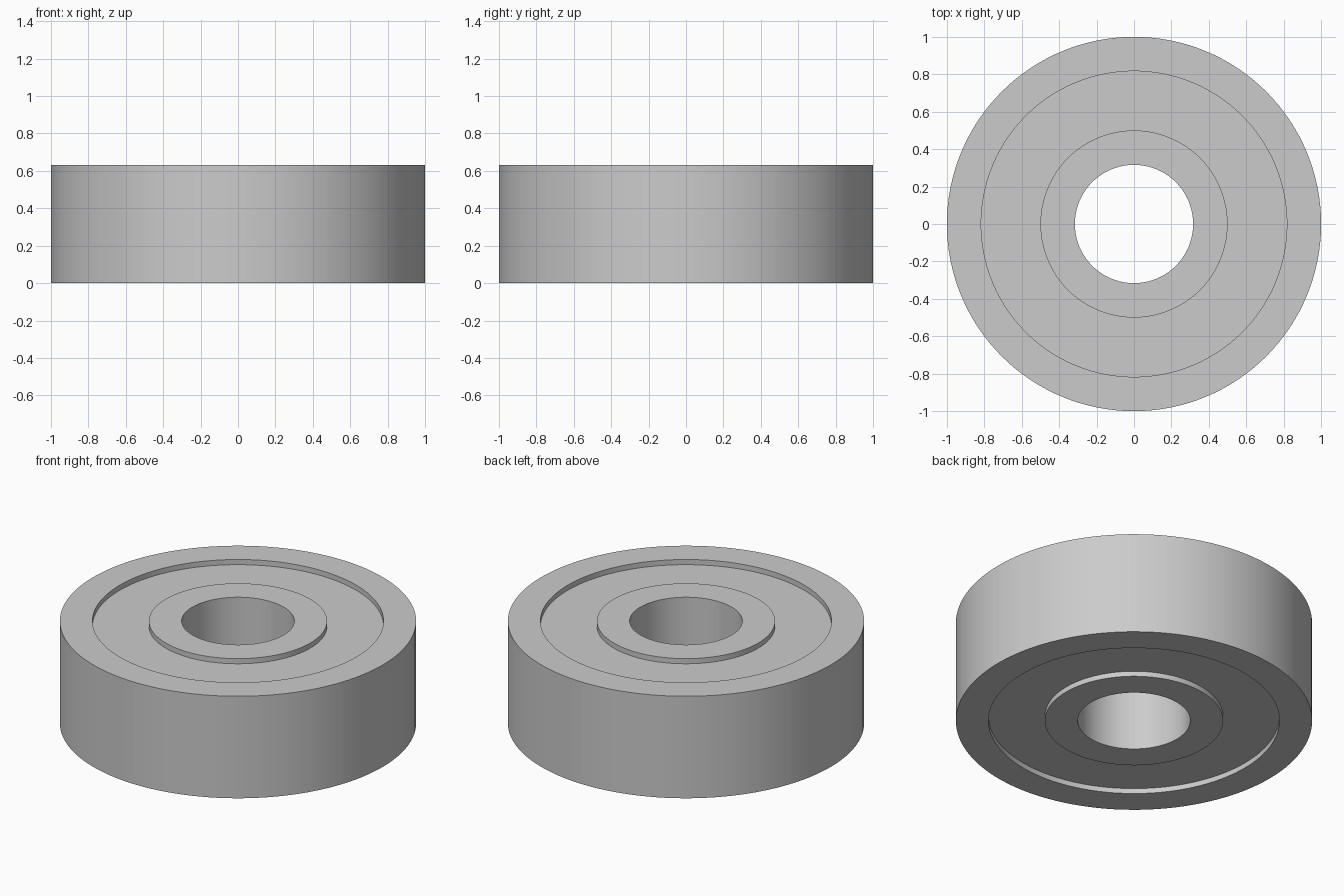
import bpy, bmesh, math

cube = bpy.data.objects.get("Cube")
if cube:
    bpy.data.objects.remove(cube, do_unlink=True)

HEIGHT = 0.632
RECESS = 0.032
SEGMENTS = 128

steel = bpy.data.materials.new("grey steel")
steel.use_nodes = True
colour = (0.6, 0.6, 0.6, 1)
steel.diffuse_color = colour
steel.node_tree.nodes["Principled BSDF"].inputs["Base Color"].default_value = colour


def ring(name, inner, outer, bottom, top):
    """Revolve a rectangular section into a closed ring."""
    section = [(inner, bottom), (outer, bottom), (outer, top), (inner, top)]
    bm = bmesh.new()
    loops = []
    for i in range(SEGMENTS):
        a = math.tau * i / SEGMENTS
        loops.append([bm.verts.new((r * math.cos(a), r * math.sin(a), z)) for r, z in section])
    for i, here in enumerate(loops):
        there = loops[(i + 1) % SEGMENTS]
        for j in range(len(section)):
            k = (j + 1) % len(section)
            bm.faces.new((here[j], there[j], there[k], here[k]))
    bmesh.ops.recalc_face_normals(bm, faces=bm.faces)
    mesh = bpy.data.meshes.new(name)
    bm.to_mesh(mesh)
    bm.free()
    mesh.materials.append(steel)
    obj = bpy.data.objects.new(name, mesh)
    bpy.context.collection.objects.link(obj)
    bpy.ops.object.select_all(action="DESELECT")
    obj.select_set(True)
    bpy.context.view_layer.objects.active = obj
    bpy.ops.object.shade_smooth_by_angle(angle=math.radians(30))
    return obj


# Races at full height, with the shield recessed on both sides between them
ring("outer_race", 0.817, 1.0, 0, HEIGHT)
ring("inner_race", 0.316, 0.5, 0, HEIGHT)
ring("shield", 0.5, 0.817, RECESS, HEIGHT - RECESS)
